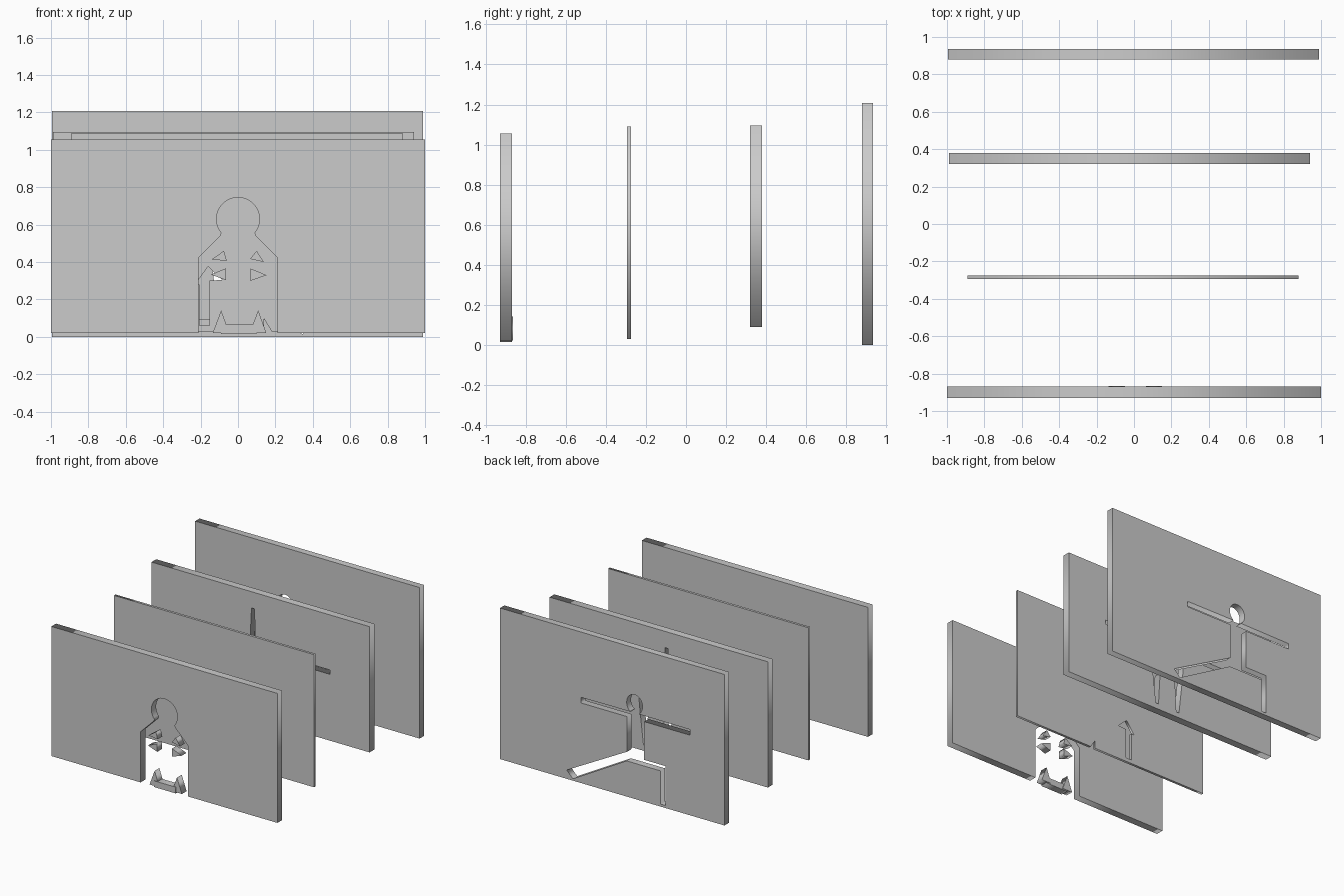
import bpy
from math import sin, cos, pi, radians


def arc(cx, cz, rx, rz, a0, a1, n):
    """Points of an elliptical arc in the x-z plane, angles in degrees."""
    return [(cx + rx * cos(radians(a0 + (a1 - a0) * i / n)),
             cz + rz * sin(radians(a0 + (a1 - a0) * i / n))) for i in range(n + 1)]


def slab(name, y0, y1, outline, holes=()):
    """Flat x-z profile with holes, extruded from y0 to y1."""
    cu = bpy.data.curves.new(name, 'CURVE')
    cu.dimensions = '2D'
    cu.fill_mode = 'BOTH'
    cu.extrude = (y1 - y0) / 2
    for pts in (outline, *holes):
        sp = cu.splines.new('POLY')
        sp.points.add(len(pts) - 1)
        for p, (x, z) in zip(sp.points, pts):
            p.co = (x, z, 0, 1)
        sp.use_cyclic_u = True
    ob = bpy.data.objects.new(name, cu)
    bpy.context.collection.objects.link(ob)
    ob.location.y = (y0 + y1) / 2
    ob.rotation_euler.x = pi / 2
    bpy.ops.object.select_all(action='DESELECT')
    ob.select_set(True)
    bpy.context.view_layer.objects.active = ob
    bpy.ops.object.convert(target='MESH')


def rect(x0, x1, z0, z1):
    return [(x0, z0), (x1, z0), (x1, z1), (x0, z1)]


# Front panel with a keyhole doorway open at the bottom
doorway = ([(0.21, 0.02), (0.21, 0.425), (0.095, 0.54)]
           + arc(0, 0.63, 0.115, 0.115, -40, 220, 32)
           + [(-0.095, 0.54), (-0.21, 0.425), (-0.21, 0.02)])
slab("front_panel", -0.93, -0.87,
     [(-1, 0.02), (-1, 1.055), (1, 1.055), (1, 0.02)] + doorway)

# Loose face pieces standing in the doorway
eyes = [[(-0.14, 0.415), (-0.075, 0.46), (-0.06, 0.405)],
        [(-0.145, 0.333), (-0.063, 0.367), (-0.063, 0.303)],
        [(0.065, 0.417), (0.10, 0.46), (0.138, 0.40)],
        [(0.068, 0.365), (0.153, 0.33), (0.068, 0.30)]]
for i, tri in enumerate(eyes):
    slab(f"face_triangle_{i + 1}", -0.93, -0.87, tri)
slab("mouth_bar", -0.93, -0.87, rect(-0.09, 0.10, 0.015, 0.065))
for side, cx in (("left", -0.09), ("right", 0.108)):
    slab(f"mouth_corner_{side}", -0.925, -0.865,
         [(cx - 0.045, 0.022), (cx + 0.043, 0.022), (cx, 0.142)])

# Thin second panel with a bent-arrow slot and a notch in its lower edge
slab("second_panel", -0.295, -0.275,
     [(-0.89, 0.03), (0.14, 0.03), (0.14, 0.095), (0.18, 0.03),
      (0.88, 0.03), (0.88, 1.09), (-0.89, 1.09)],
     [[(-0.16, 0.376), (-0.084, 0.305), (-0.153, 0.30), (-0.153, 0.06),
       (-0.205, 0.06), (-0.205, 0.28), (-0.23, 0.28)]])

# Third panel: spike-headed stick figure with long arms and tapered legs
slab("third_panel", 0.32, 0.38, rect(-0.99, 0.94, 0.09, 1.095),
     [[(-0.08, 0.965), (-0.105, 0.965), (-0.12, 0.655), (-0.59, 0.655),
       (-0.59, 0.62), (-0.16, 0.62), (-0.14, 0.40), (-0.11, 0.13),
       (-0.085, 0.13), (-0.07, 0.40), (0.07, 0.40), (0.085, 0.135),
       (0.11, 0.135), (0.145, 0.44), (0.16, 0.62), (0.59, 0.62),
       (0.59, 0.655), (-0.065, 0.655)]])

# Back panel: stick figure with round head, one slanted and one bent leg
figure = ([(-0.69, 0.685)] + [(-0.69, 0.64), (-0.285, 0.64), (-0.285, 0.335),
          (-0.475, 0.335), (-0.475, 0.02), (-0.43, 0.02), (-0.43, 0.285),
          (-0.13, 0.285), (0.345, 0.015), (0.40, 0.07), (-0.135, 0.36),
          (-0.135, 0.64), (0.272, 0.64), (0.272, 0.685)]
          + arc(-0.2, 0.755, 0.07, 0.078, -60, 240, 32))
slab("back_panel", 0.88, 0.935, rect(-0.995, 0.99, 0.0, 1.207), [figure])
